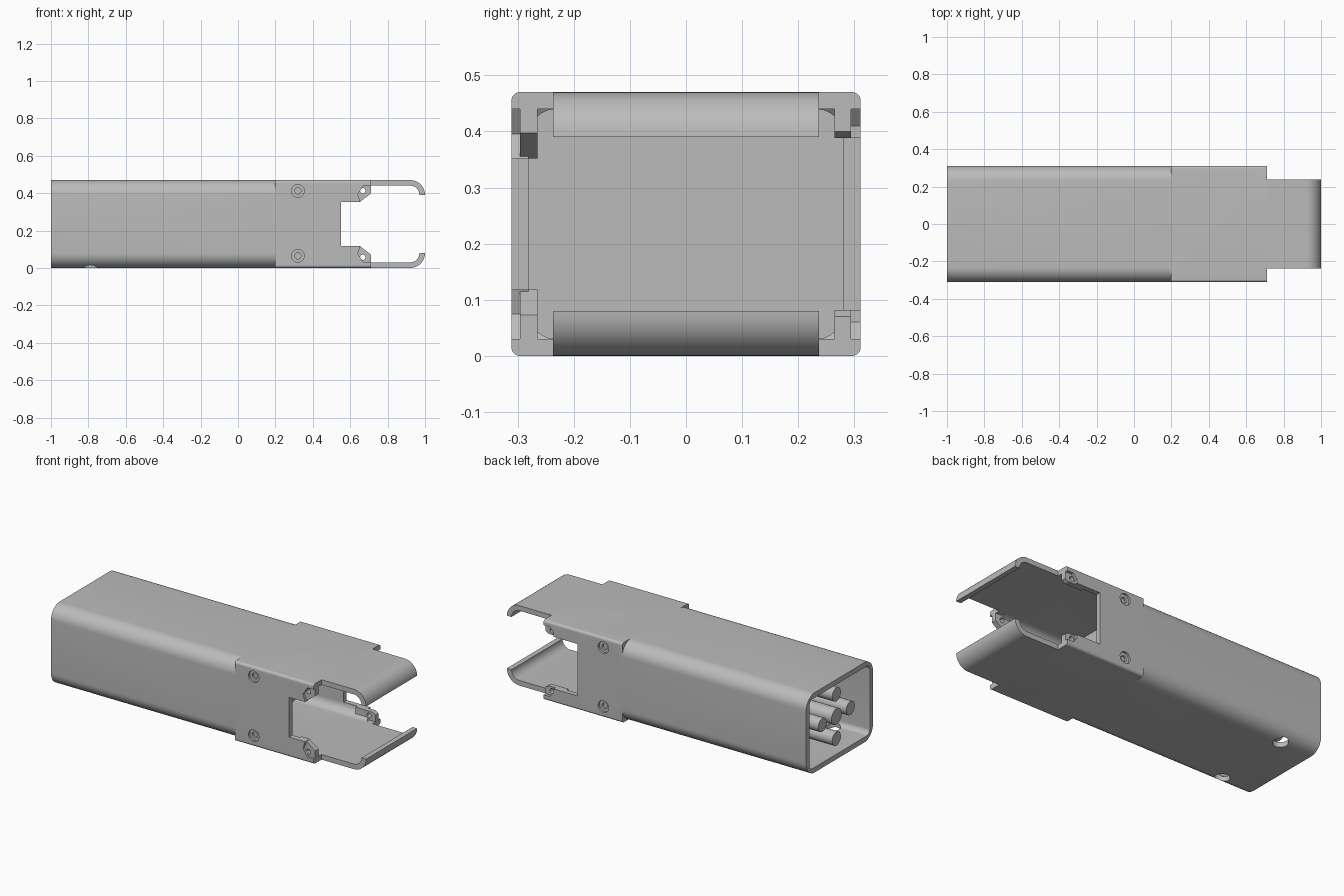
import bpy, math
from mathutils import Vector

if "Cube" in bpy.data.objects:
    bpy.data.objects.remove(bpy.data.objects["Cube"])

H, W, T = 0.47, 0.311, 0.03          # height, half width, wall thickness
MID = H / 2

grey = bpy.data.materials.new("matte_grey")
grey.use_nodes = True
grey.diffuse_color = (0.5, 0.5, 0.5, 1)
grey.node_tree.nodes["Principled BSDF"].inputs["Base Color"].default_value = (0.5, 0.5, 0.5, 1)


def prism(name, pts, axis, a, b):
    """Extrude a 2D outline along an axis, from a to b."""
    place = {"x": lambda p, t: (t, p[0], p[1]),
             "y": lambda p, t: (p[0], t, p[1]),
             "z": lambda p, t: (p[0], p[1], t)}[axis]
    n = len(pts)
    verts = [place(p, t) for t in (a, b) for p in pts]
    faces = [list(range(n))[::-1], list(range(n, 2 * n))]
    faces += [(i, (i + 1) % n, n + (i + 1) % n, n + i) for i in range(n)]
    mesh = bpy.data.meshes.new(name)
    mesh.from_pydata(verts, [], faces)
    import_bm = bmesh.new()
    import_bm.from_mesh(mesh)
    bmesh.ops.recalc_face_normals(import_bm, faces=import_bm.faces)
    import_bm.to_mesh(mesh)
    import_bm.free()
    mesh.materials.append(grey)
    obj = bpy.data.objects.new(name, mesh)
    bpy.context.collection.objects.link(obj)
    return obj


def arc(cx, cz, r, start, end, steps=10):
    angles = [math.radians(start + (end - start) * i / steps) for i in range(steps + 1)]
    return [(cx + r * math.cos(t), cz + r * math.sin(t)) for t in angles]


def rounded(inset, r):
    """Rounded rectangle section of the housing."""
    w, h = W - inset - r, MID - inset - r
    return (arc(w, MID + h, r, 0, 90) + arc(-w, MID + h, r, 90, 180)
            + arc(-w, MID - h, r, 180, 270) + arc(w, MID - h, r, 270, 360))


def circle(cx, cz, r):
    return arc(cx, cz, r, 0, 350, 35)


def flip(pts):
    return [(x, H - z) for x, z in pts]


def combine(obj, others, operation):
    bpy.context.view_layer.objects.active = obj
    for other in others:
        mod = obj.modifiers.new("combine", "BOOLEAN")
        mod.operation, mod.solver, mod.object = operation, "EXACT", other
        bpy.ops.object.modifier_apply(modifier=mod.name)
        bpy.data.objects.remove(other)


import bmesh

# Housing: rounded rear sleeve and squarer front collar, hollow either side of a bulkhead
housing = prism("housing", rounded(0, 0.08), "x", -1, 0.22)
combine(housing, [prism("collar", rounded(0, 0.015), "x", 0.197, 0.71)], "UNION")
cutters = [prism("rear_cavity", rounded(T, 0.03), "x", -1.1, 0.17),
           prism("front_cavity", rounded(T, 0.05), "x", 0.2, 0.8)]

# Side openings with the ear recesses
ear = [(0.655, 0.352), (0.64, 0.395), (0.67, 0.44), (0.8, 0.44)]
cutters.append(prism("front_opening", [(0.55, 0.118), (0.55, 0.352)] + ear
                     + flip(ear)[::-1], "y", -0.4, -0.2))
ear = [(0.645, 0.388), (0.645, 0.41), (0.67, 0.44), (0.8, 0.44)]
cutters.append(prism("back_opening", [(0.49, 0.082), (0.49, 0.388)] + ear
                     + flip(ear)[::-1], "y", 0.2, 0.4))

# Stepped screw recesses on the collar sides
for s in (-1, 1):
    for z in (0.065, 0.412):
        for r, depth in ((0.034, 0.012), (0.017, 0.024)):
            cutters.append(prism("screw_recess", circle(0.32, z, r), "y",
                                 *sorted((s * (W - depth), s * 0.4))))
    # Underside holes near the rear
    cutters.append(prism("base_hole", circle(-0.79, s * 0.235, 0.042), "z", -0.1, 0.1))
combine(housing, cutters, "DIFFERENCE")

# Curved tongues
parts = [housing]
profile = ([(0.69, H), (0.92, H)] + arc(0.92, 0.39, 0.08, 90, 0)[1:]
           + arc(0.92, 0.39, 0.05, 0, 90) + [(0.69, H - T)])
parts.append(prism("upper_tongue", profile, "y", -0.237, 0.237))
parts.append(prism("lower_tongue", flip(profile), "y", -0.237, 0.237))

# Drilled lugs inside each ear
front_lug = [(0.6, 0.352), (0.65, 0.352), (0.71, 0.397), (0.71, 0.45), (0.6, 0.45)]
back_lug = [(0.58, 0.388), (0.69, 0.388), (0.71, 0.4), (0.71, 0.45), (0.58, 0.45)]
for side, outline, a, b in (("front", front_lug, -0.296, -0.265),
                            ("back", back_lug, 0.265, 0.294)):
    for level, pts, z in (("upper", outline, 0.413), ("lower", flip(outline), H - 0.413)):
        lug = prism(f"{side}_{level}_lug", pts, "y", a, b)
        combine(lug, [prism("pin_hole", circle(0.667, z, 0.014), "y", a - 0.1, b + 0.1)],
                "DIFFERENCE")
        parts.append(lug)

# Connector pins in the rear opening: one in the middle and four around it
pins = [(0, 0, 0.047)] + [(0.13 * round(math.cos(k * math.pi / 2)),
                           0.13 * round(math.sin(k * math.pi / 2)), 0.04) for k in range(4)]
for y, z, r in pins:
    parts.append(prism("connector_pin", circle(y, MID + z, r), "x", -0.98, 0.18))

# Smooth the curved faces, keeping edges crisp
bpy.ops.object.select_all(action="DESELECT")
for obj in parts:
    obj.select_set(True)
bpy.context.view_layer.objects.active = housing
bpy.ops.object.shade_smooth_by_angle(angle=math.radians(30))
